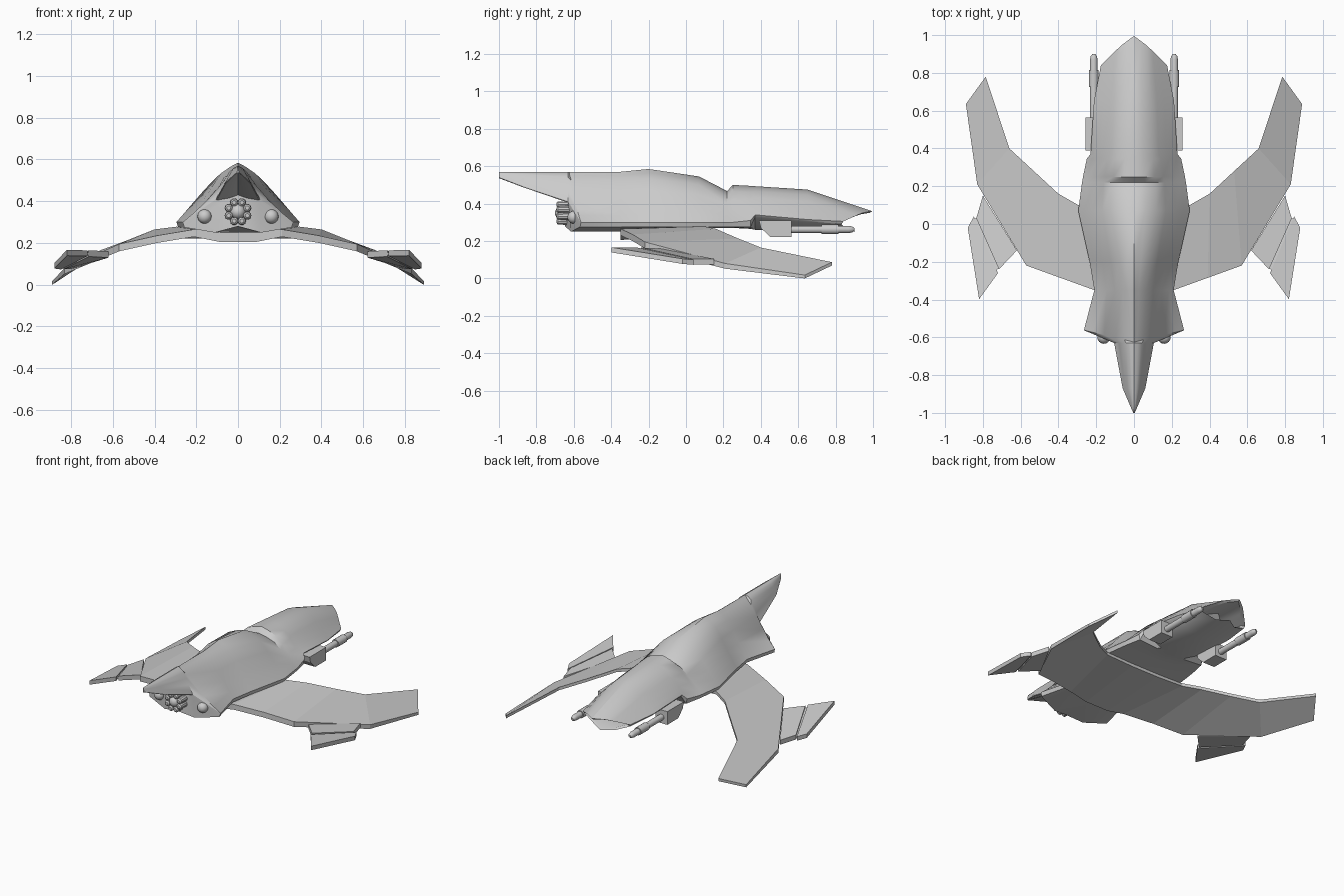
import bpy, bmesh, math
from mathutils import Matrix, Vector

if "Cube" in bpy.data.objects:
    bpy.data.objects.remove(bpy.data.objects["Cube"])


def finish(name, bm, smooth=None, mirror=False):
    bmesh.ops.remove_doubles(bm, verts=bm.verts, dist=0.0005)
    bmesh.ops.recalc_face_normals(bm, faces=bm.faces)
    mesh = bpy.data.meshes.new(name)
    bm.to_mesh(mesh)
    bm.free()
    ob = bpy.data.objects.new(name, mesh)
    bpy.context.collection.objects.link(ob)
    if mirror:
        ob.modifiers.new("mirror", 'MIRROR').use_mirror_merge = False
    if smooth:
        bpy.ops.object.select_all(action='DESELECT')
        ob.select_set(True)
        bpy.context.view_layer.objects.active = ob
        bpy.ops.object.shade_smooth_by_angle(angle=math.radians(smooth))
    return ob


def loft(name, rings, smooth=None, mirror=False):
    """Skin closed rings of points and cap both ends."""
    bm = bmesh.new()
    rows = [[bm.verts.new(p) for p in r] for r in rings]
    n = len(rows[0])
    for a, b in zip(rows, rows[1:]):
        for i in range(n):
            j = (i + 1) % n
            bm.faces.new((a[i], a[j], b[j], b[i]))
    bm.faces.new(rows[0])
    bm.faces.new(rows[-1])
    return finish(name, bm, smooth, mirror)


def rod(name, centre, profile, sides=14, mirror=False):
    """Round part along y from (y, radius) pairs."""
    x, z = centre
    rings = [[(x + r * math.cos(t), y, z + r * math.sin(t))
              for t in [2 * math.pi * i / sides for i in range(sides)]]
             for y, r in profile]
    return loft(name, rings, 35, mirror)


def ball(name, centre, radius, mirror=False):
    bm = bmesh.new()
    bmesh.ops.create_uvsphere(bm, u_segments=16, v_segments=10, radius=radius,
                              matrix=Matrix.Translation(centre))
    return finish(name, bm, 60, mirror)


# Hull: each station scales one roof profile
ROOF = [(0, 1), (.2, .93), (.4, .82), (.57, .6), (.75, .35), (.9, .14), (1, 0)]


def hull_ring(y, top, w, side, edge, low, mid, power, sweep, rake):
    half = [(w * t ** power, side + (top - side) * h) for t, h in ROOF]
    half += [(.97 * w, edge), (.42 * w, low), (0, mid)]
    half = [(x, y + sweep * x / w - rake * (top - z), z) for x, z in half]
    return half + [(-x, v, z) for x, v, z in half[-2:0:-1]]


stations = [
    (-1.0, .57, .004, .54, .538, .536, .536, 1, 0, 0),
    (-.87, .57, .06, .49, .487, .495, .505, 1, 0, 0),
    (-.63, .57, .105, .41, .405, .415, .43, 1, 0, 0),
    (-.625, .57, .265, .30, .275, .25, .28, 1.8, .085, .08),
    (-.35, .57, .21, .30, .275, .25, .25, 1.3, 0, 0),
    (-.2, .585, .235, .30, .275, .26, .26, 1.15, 0, 0),
    (.07, .545, .295, .30, .275, .27, .27, 1, 0, 0),
    (.22, .467, .275, .30, .275, .27, .27, .95, 0, 0),
    (.25, .50, .27, .30, .275, .27, .27, 1, 0, 0),
    (.345, .495, .25, .31, .275, .265, .265, 1, 0, 0),
    (.37, .493, .23, .34, .33, .26, .26, 1, 0, 0),
    (.65, .475, .212, .315, .305, .25, .25, 1, 0, 0),
    (.995, .36, .175, .305, .29, .25, .25, 1, -.11, .8),
]
rings = [hull_ring(*s) for s in stations]
# Hollow tail: step the rim inward, then forward
rim = rings[-1]
for scale, shift in ((.84, -.012), (.84, -.2)):
    rings.append([(x * scale, y + shift, .3 + (z - .3) * scale) for x, y, z in rim])
loft("hull", rings, 32)

# Wing: leading point, trailing point, leading and trailing thickness
span = [
    ((0, -.35, .27), (0, .1, .27), .065, .02),
    ((.085, -.35, .27), (.1, .1, .27), .065, .02),
    ((.21, -.35, .265), (.295, .1, .278), .035, .02),
    ((.39, -.285, .235), (.4, .16, .265), .035, .02),
    ((.57, -.22, .195), (.53, .28, .213), .035, .02),
    ((.83, .21, .08), (.66, .40, .165), .028, .02),
    ((.89, .635, .018), (.785, .78, .087), .018, .018),
]


def wing_ring(a, b, ta, tb, s=1):
    return [(s * a[0], a[1], a[2]), (s * b[0], b[1], b[2]),
            (s * b[0], b[1], b[2] - tb), (s * a[0], a[1], a[2] - ta)]


loft("wing", [wing_ring(*st, s=-1) for st in span[:0:-1]] + [wing_ring(*st) for st in span])


# Winglets: slanted slabs ahead of the wing
def slab(name, pts, thick):
    loft(name, [pts, [(x, y, z - thick) for x, y, z in pts]], mirror=True)


slab("winglet_root", [(.62, -.14, .16), (.715, -.24, .165), (.835, .03, .105), (.80, .15, .105)], .03)
slab("winglet_tip", [(.72, -.26, .165), (.82, -.398, .166), (.88, -.02, .105), (.848, .04, .10)], .027)
slab("winglet_joint", [(.71, -.23, .155), (.73, -.245, .155), (.845, .03, .095), (.825, .03, .095)], .012)

# Guns beside the tail
side = [(.39, .31), (.40, .27), (.45, .222), (.565, .222), (.565, .31)]
loft("gun_mount", [[(x, y, z) for y, z in side] for x in (.17, .257)], mirror=True)
rod("gun_barrel", (.213, .262), [(.54, .02), (.87, .02), (.89, .016), (.9, .007)], mirror=True)
rod("gun_collar", (.213, .262), [(.725, .026), (.815, .026)], mirror=True)

# Front centre nozzle with a ring of lobes
rod("nozzle_base", (0, .35), [(-.665, .052), (-.58, .058)], 24)
for i in range(8):
    t = math.tau * (i + .5) / 8
    rod("nozzle_lobe_%d" % i, (.048 * math.cos(t), .35 + .048 * math.sin(t)),
        [(-.692, .01), (-.685, .018), (-.65, .02), (-.6, .02)], 10)
ball("nozzle_core", (0, -.665, .35), .036)
# Front side lamps
ball("side_lamp", (.16, -.6, .327), .034, mirror=True)
